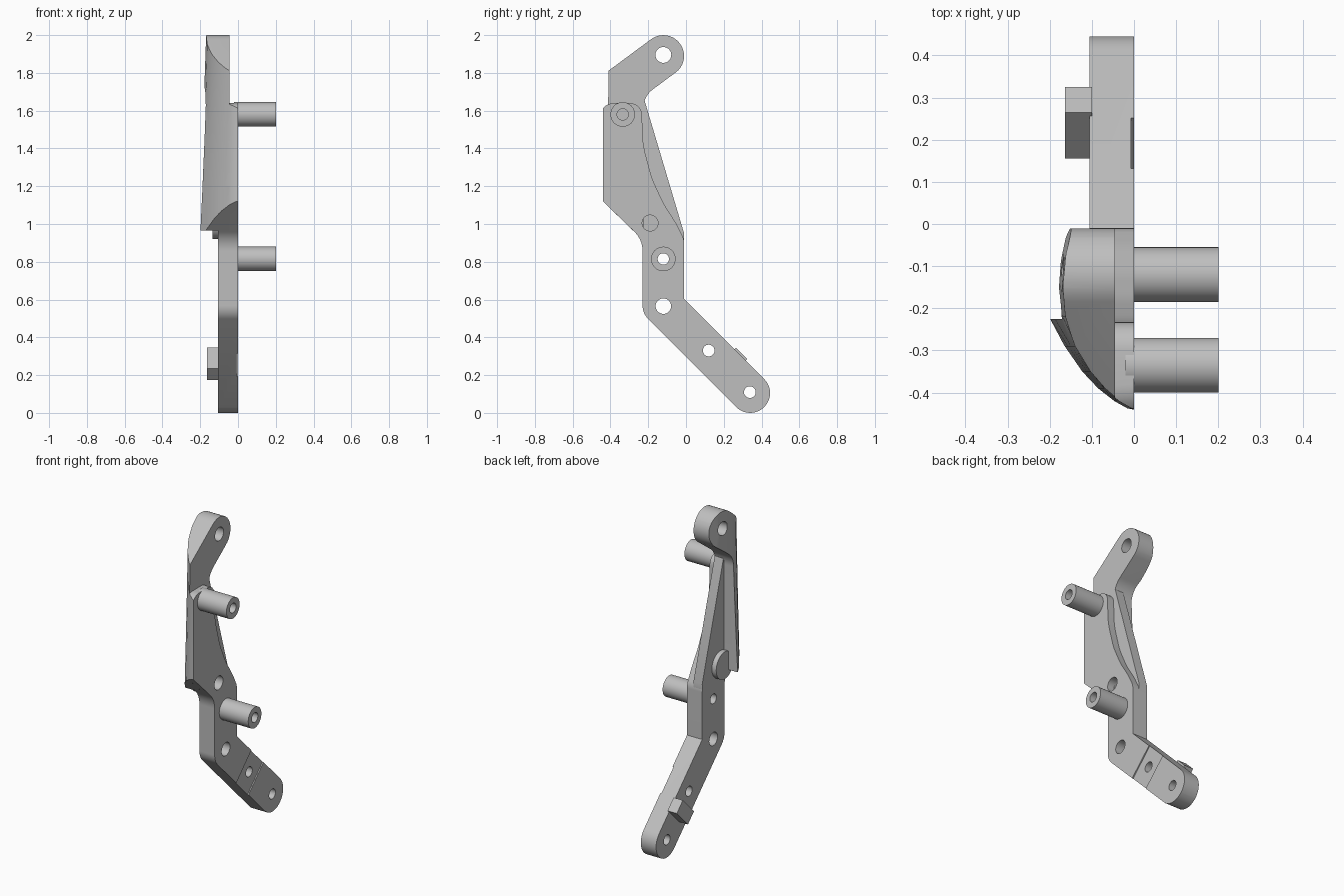
import bpy, bmesh, math
from mathutils import Vector, Matrix

cube = bpy.data.objects.get("Cube")
if cube:
    bpy.data.objects.remove(cube, do_unlink=True)

metal = bpy.data.materials.new("plain grey")
metal.use_nodes = True
GREY = (0.52, 0.52, 0.52, 1)
metal.diffuse_color = GREY
metal.node_tree.nodes["Principled BSDF"].inputs["Base Color"].default_value = GREY


def finish(name, bm):
    bmesh.ops.recalc_face_normals(bm, faces=bm.faces)
    mesh = bpy.data.meshes.new(name)
    bm.to_mesh(mesh)
    bm.free()
    mesh.materials.append(metal)
    obj = bpy.data.objects.new(name, mesh)
    bpy.context.collection.objects.link(obj)
    return obj


def rounded(corners, steps=10):
    """Round the corners of a (y, z, radius) polygon."""
    out = []
    for i, (y, z, r) in enumerate(corners):
        p = Vector((y, z))
        a = Vector(corners[i - 1][:2]) - p
        b = Vector(corners[(i + 1) % len(corners)][:2]) - p
        half = a.angle(b) / 2
        t = min(r / math.tan(half), 0.495 * min(a.length, b.length)) if r else 0
        if t < 1e-4:
            out.append(p)
            continue
        r = t * math.tan(half)
        centre = p + (a.normalized() + b.normalized()).normalized() * (r / math.sin(half))
        start, end = p + a.normalized() * t - centre, p + b.normalized() * t - centre
        sweep = start.angle_signed(end)
        for k in range(steps + 1):
            ang = -sweep * k / steps
            c, s = math.cos(ang), math.sin(ang)
            out.append(centre + Vector((start.x * c - start.y * s, start.x * s + start.y * c)))
    return out


def plate(name, corners, x0, x1):
    """Side outline extruded across x."""
    bm = bmesh.new()
    face = bm.faces.new([bm.verts.new((x0, p.x, p.y)) for p in rounded(corners)])
    top = bmesh.ops.extrude_face_region(bm, geom=[face])["geom"]
    bmesh.ops.translate(bm, vec=(x1 - x0, 0, 0),
                        verts=[v for v in top if isinstance(v, bmesh.types.BMVert)])
    return finish(name, bm)


def rod(name, y, z, r, x0, x1):
    bm = bmesh.new()
    place = Matrix.Translation(((x0 + x1) / 2, y, z)) @ Matrix.Rotation(math.pi / 2, 4, "Y")
    bmesh.ops.create_cone(bm, cap_ends=True, segments=40, radius1=r, radius2=r,
                          depth=x1 - x0, matrix=place)
    return finish(name, bm)


def carve(obj, tool, operation="DIFFERENCE", keep=False):
    mod = obj.modifiers.new("carve", "BOOLEAN")
    mod.operation, mod.object, mod.solver = operation, tool, "EXACT"
    bpy.context.view_layer.objects.active = obj
    bpy.ops.object.modifier_apply(modifier=mod.name)
    if not keep:
        bpy.data.objects.remove(tool, do_unlink=True)


# Curved outer skin that trims the upper parts: y, x at the top, x at the bottom
SKIN = [(0.6, -.13, -.3), (-.005, -.137, -.25), (-.08, -.16, -.23), (-.15, -.167, -.22),
        (-.22, -.16, -.202), (-.29, -.137, -.165), (-.35, -.1, -.125), (-.39, -.065, -.088),
        (-.42, -.03, -.05), (-.437, 0, -.02), (-.446, .03, .03), (0.6, .03, .03)]
bm = bmesh.new()
rings = []
for z in (-0.1, 0.95, 1.2, 1.45, 1.7, 2.05):
    t = min(1, (2.05 - z) / 1.1) ** 1.3
    rings.append([bm.verts.new((a + (b - a) * t, y, z)) for y, a, b in SKIN])
for low, high in zip(rings, rings[1:]):
    for i in range(len(SKIN)):
        bm.faces.new((low[i - 1], low[i], high[i], high[i - 1]))
bm.faces.new(rings[0])
bm.faces.new(rings[-1])
skin = finish("skin_cutter", bm)
skin.hide_render = True

# Lower arm with the raised pad above it
arm = plate("lower_arm", [
    (.488, .105, .1049), (.34, -.043, .1049), (-.23, .527, .1), (-.23, .917, .14),
    (-.5, 1.178, 0), (-.46, 1.3, 0), (-.46, 1.64, .08), (-.235, 1.64, .065),
    (-.228, 1.42, .5), (-.18, 1.24, .5), (-.12, 1.11, .5), (-.05, 1.0, .5),
    (-.01, .92, .1), (-.01, .603, 0)], -.105, 0)

# Outer wing with the top lobe
wing = plate("upper_wing", [
    (-.225, .965, 0), (-.28, .965, 0), (-.5, 1.178, 0), (-.5, 1.745, 0),
    (-.097, 2.043, .1095), (.033, 1.867, .1095), (-.225, 1.676, .12)], -.3, -.045)

# Thin web joining wing and arm
web = plate("web", [(-.01, .95, 0), (-.012, .9, 0), (-.2, .9, 0), (-.25, 1.0, 0),
                    (-.25, 1.66, 0), (-.226, 1.676, 0)], -.105, -.045)

for part in (arm, wing):
    carve(part, skin, "INTERSECT", keep=True)
bpy.data.objects.remove(skin, do_unlink=True)

# Bolt holes, the blind pocket and the shallow strip
for y, z, r in ((-.12, .815, .03), (-.12, .565, .041), (.12, .33, .031), (.338, .11, .031)):
    carve(arm, rod("hole_cutter", y, z, r, -.4, .1))
for part in (arm, web):
    carve(part, rod("pocket_cutter", -.19, 1.005, .042, -.07, .1))
carve(wing, rod("hole_cutter", -.12, 1.895, .042, -.4, .1))
carve(arm, plate("strip_cutter", [(-.03, .3, 0), (.15, .48, 0), (.27, .36, 0), (.09, .18, 0)],
                 -.007, .05))

# Mounting posts
upper_post = rod("upper_post", -.335, 1.58, .065, -.02, .2)
carve(upper_post, rod("hole_cutter", -.335, 1.58, .03, .01, .3))
lower_post = rod("lower_post", -.12, .815, .065, -.02, .2)
carve(lower_post, rod("hole_cutter", -.12, .815, .03, -.1, .3))

# Round boss and stop rib on the outer side
boss = rod("boss", -.19, 1.005, .085, -.135, -.1)
rib = plate("stop_rib", [(.155, .235, 0), (.265, .345, 0), (.325, .285, 0), (.215, .175, 0)],
            -.164, -.1)

for obj in (arm, wing, web, upper_post, lower_post, boss, rib):
    bpy.ops.object.select_all(action="DESELECT")
    obj.select_set(True)
    bpy.context.view_layer.objects.active = obj
    bpy.ops.object.shade_smooth_by_angle(angle=math.radians(25))
